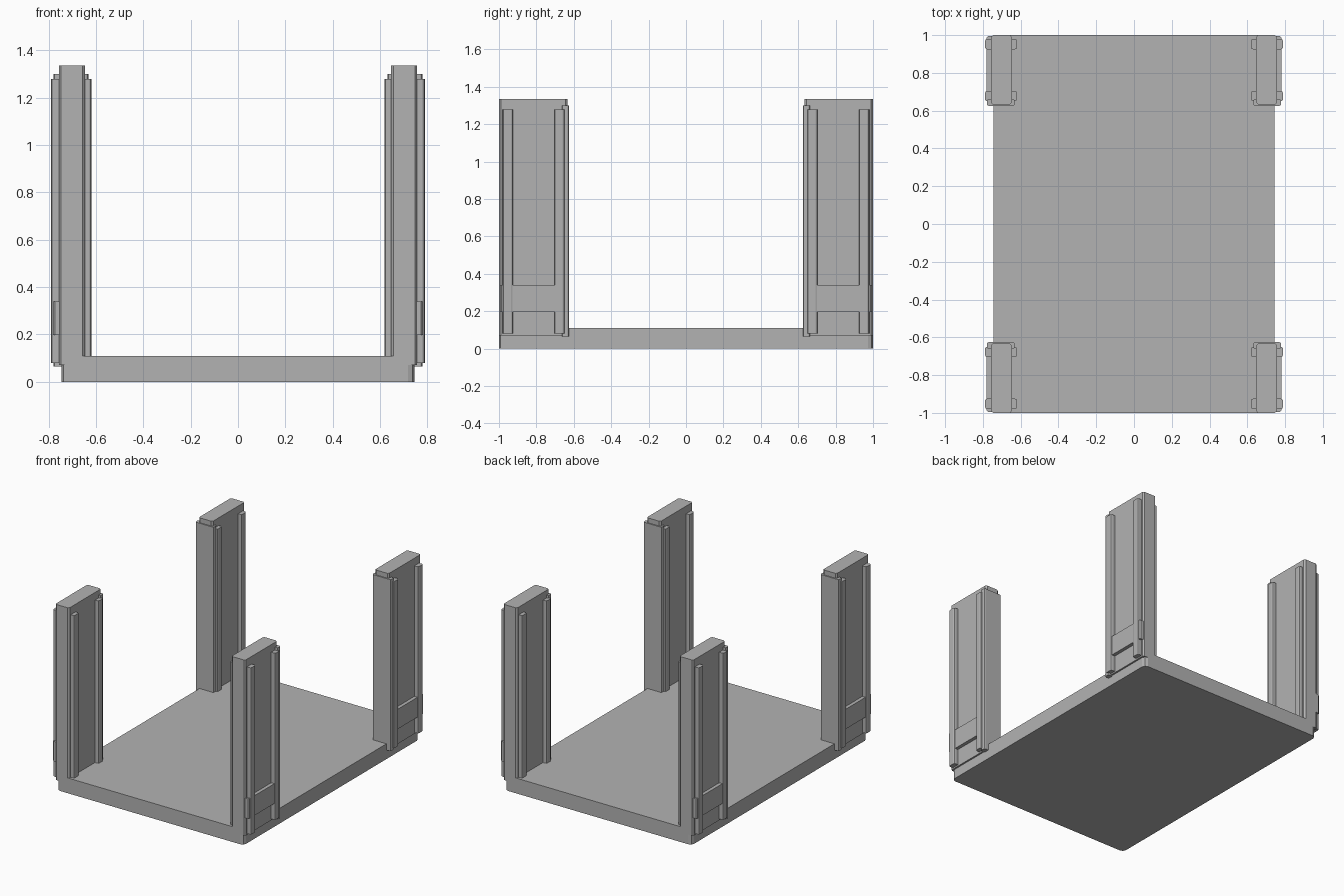
import bpy
import bmesh

cube = bpy.data.objects.get("Cube")
if cube:
    bpy.data.objects.remove(cube, do_unlink=True)

grey = bpy.data.materials.new("plain grey")
grey.use_nodes = True
colour = (0.45, 0.45, 0.45, 1)
grey.diffuse_color = colour
grey.node_tree.nodes["Principled BSDF"].inputs["Base Color"].default_value = colour


def block(name, x, y, z, bevel=0.0, segments=1, mirror=True):
    """Box from (min, max) ranges, vertical edges bevelled, mirrored to all corners."""
    bm = bmesh.new()
    bmesh.ops.create_cube(bm, size=1)
    for v in bm.verts:
        for i, (lo, hi) in enumerate((x, y, z)):
            v.co[i] = lo if v.co[i] < 0 else hi
    if bevel:
        upright = [e for e in bm.edges
                   if abs(e.verts[0].co.z - e.verts[1].co.z) > 0.001]
        bmesh.ops.bevel(bm, geom=upright, offset=bevel, segments=segments,
                        profile=0.5, affect='EDGES')
    mesh = bpy.data.meshes.new(name)
    bm.to_mesh(mesh)
    bm.free()
    mesh.materials.append(grey)
    obj = bpy.data.objects.new(name, mesh)
    bpy.context.collection.objects.link(obj)
    if mirror:
        mod = obj.modifiers.new("four corners", 'MIRROR')
        mod.use_axis = (True, True, False)
    return obj


# Floor slab with cut corners
block("base", (-0.745, 0.745), (-1, 1), (0, 0.11), 0.028, 2, mirror=False)

# Corner posts and the caps wrapped round their inward ends
block("posts", (0.647, 0.757), (0.633, 1), (0.07, 1.335), 0.01)
block("end_caps", (0.632, 0.779), (0.625, 0.662), (0.065, 1.3), 0.01, 2)

# Vertical guide strips on both broad faces of each post
for place, y in (("inward", (0.65, 0.703)), ("corner", (0.925, 0.98))):
    block(place + "_inner_strips", (0.619, 0.66), y, (0.08, 1.28), 0.011, 2)
    block(place + "_outer_strips", (0.745, 0.789), y, (0.08, 1.28), 0.011, 2)

# Cross plates near the foot of each post
block("foot_plates", (0.74, 0.782), (0.65, 0.994), (0.197, 0.34), 0.008)
